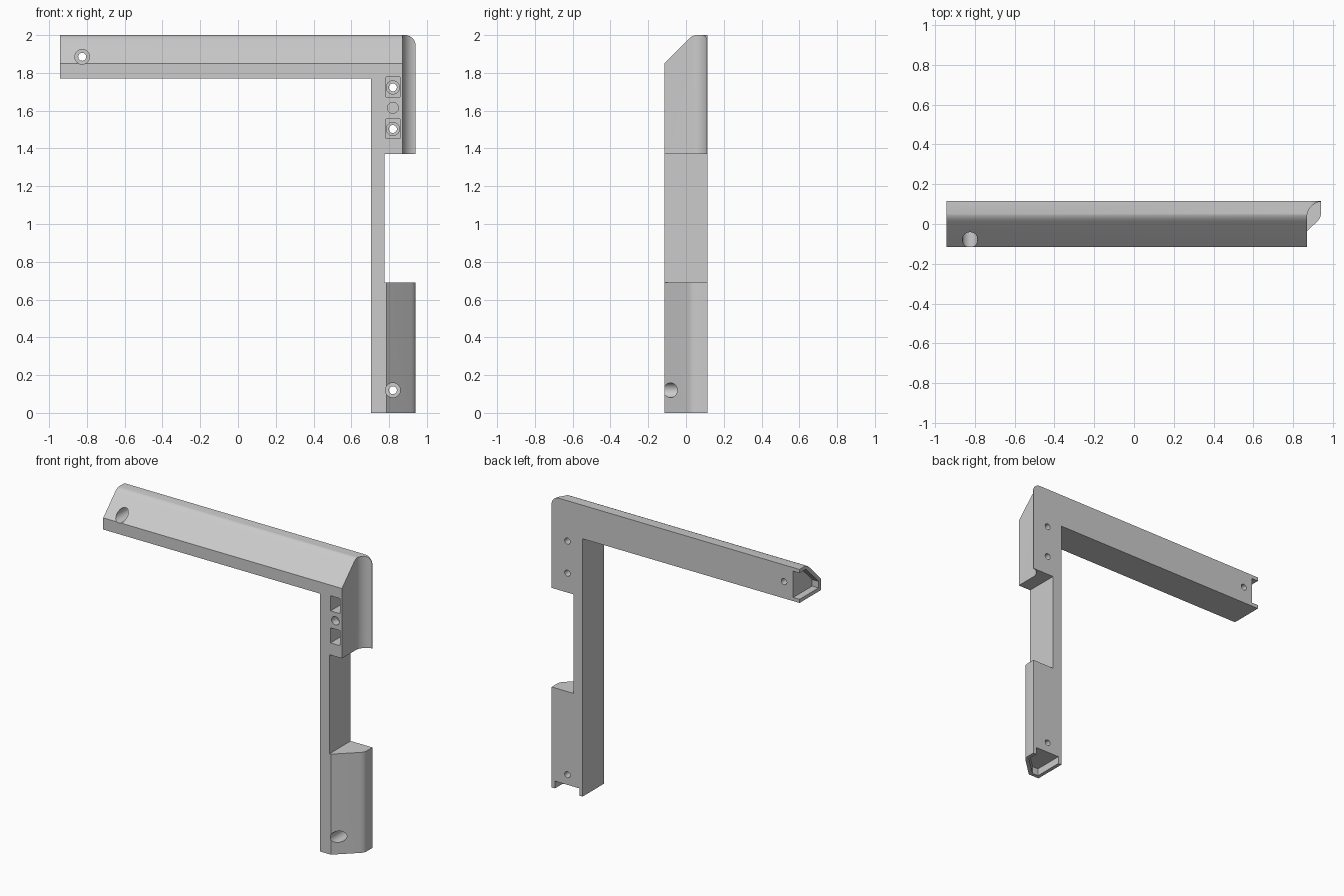
import bpy, math
from mathutils import Vector

cube = bpy.data.objects.get("Cube")
if cube:
    bpy.data.objects.remove(cube, do_unlink=True)

grey = bpy.data.materials.new("light grey")
grey.use_nodes = True
grey.diffuse_color = (0.6, 0.6, 0.6, 1)
grey.node_tree.nodes["Principled BSDF"].inputs["Base Color"].default_value = (0.6, 0.6, 0.6, 1)


def prism(name, profile, axis, lo, hi):
    """Extrude a 2D profile along an axis; profile uses the other two axes in order."""
    def place(p, d):
        c = list(p)
        c.insert("xyz".index(axis), d)
        return c
    n = len(profile)
    verts = [place(p, lo) for p in profile] + [place(p, hi) for p in profile]
    faces = [tuple(range(n)), tuple(range(2 * n - 1, n - 1, -1))]
    faces += [(i, i + n, (i + 1) % n + n, (i + 1) % n) for i in range(n)]
    mesh = bpy.data.meshes.new(name)
    mesh.from_pydata(verts, [], faces)
    area = sum(a[0] * b[1] - a[1] * b[0] for a, b in zip(profile, profile[1:] + profile[:1]))
    if (area > 0) != (axis == "y"):
        mesh.flip_normals()
    mesh.materials.append(grey)
    obj = bpy.data.objects.new(name, mesh)
    bpy.context.collection.objects.link(obj)
    return obj


def arc(cx, cy, r, start, end, steps=12):
    angles = [math.radians(start + (end - start) * i / steps) for i in range(steps + 1)]
    return [(cx + r * math.cos(a), cy + r * math.sin(a)) for a in angles]


def soft_corner(a, b, c, steps=6):
    a, b, c = Vector(a), Vector(b), Vector(c)
    ts = [i / steps for i in range(steps + 1)]
    return [tuple(a * (1 - t) ** 2 + b * 2 * t * (1 - t) + c * t * t) for t in ts]


def rect(x, z, w, h):
    return [(x - w, z - h), (x + w, z - h), (x + w, z + h), (x - w, z + h)]


# L-shaped bracket with the notch and rounded outer corner
bracket = prism("corner_bracket", [
    (-0.943, 1.77), (0.705, 1.77), (0.705, 0), (0.94, 0), (0.94, 0.69), (0.775, 0.69),
    (0.775, 1.37), (0.94, 1.37)] + arc(0.885, 1.945, 0.055, 0, 90) + [(-0.943, 2)],
    "y", -0.115, 0.115)


def cut(name, profile, axis, lo, hi):
    cutter = prism(name, profile, axis, lo, hi)
    cutter.hide_render = True
    mod = bracket.modifiers.new(name, "BOOLEAN")
    mod.operation = "DIFFERENCE"
    mod.solver = "EXACT"
    mod.object = cutter
    bpy.context.view_layer.objects.active = bracket
    bpy.ops.object.modifier_apply(modifier=name)
    bpy.data.objects.remove(cutter, do_unlink=True)


# Sloped top front of the arm
cut("arm_slope", [(-0.215, 1.75)] + soft_corner((0.012, 1.977), (0.036, 2.001), (0.06, 2.001))
    + [(0.06, 2.1), (-0.215, 2.1)], "x", -1.1, 1.1)
# Concave flank beside the upper post
cut("post_flank", [(0.87, -0.2)] + arc(0.95, 0.033, 0.08, 180, 90) + [(1.1, 0.113), (1.1, -0.2)],
    "z", 1.2, 2.1)
# Angled flank of the foot
cut("foot_flank", [(0.69, -0.204)] + soft_corner((0.92, 0.011), (0.941, 0.031), (0.941, 0.055))
    + [(1.1, 0.055), (1.1, -0.204)], "z", -0.1, 0.8)
# Open-backed sockets in both ends
cut("arm_socket", [(-0.09, 1.795), (-0.09, 1.84), (0.045, 1.975), (0.2, 1.975), (0.2, 1.795)],
    "x", -1.1, -0.895)
cut("foot_socket", [(0.73, -0.09), (0.775, -0.09), (0.915, 0.04), (0.915, 0.2), (0.73, 0.2)],
    "z", -0.1, 0.05)

# Screw holes with round counterbores
for x, z in ((-0.825, 1.885), (0.82, 0.12)):
    cut("counterbore", arc(x, z, 0.039, 0, 348.75, 31), "y", -0.2, 0.06)
    cut("screw_hole", arc(x, z, 0.021, 0, 345, 23), "y", -0.2, 0.2)

# Square pockets with screw holes, and a shallow round dimple between
for z in (1.725, 1.505):
    cut("pocket", rect(0.82, z, 0.037, 0.052), "y", -0.2, 0.02)
    cut("counterbore", arc(0.82, z - 0.002, 0.035, 0, 348.75, 31), "y", -0.1, 0.06)
    cut("screw_hole", arc(0.82, z - 0.002, 0.021, 0, 345, 23), "y", -0.2, 0.2)
cut("dimple", arc(0.82, 1.615, 0.029, 0, 345, 23), "y", -0.2, -0.06)

bpy.ops.object.select_all(action="DESELECT")
bracket.select_set(True)
bpy.context.view_layer.objects.active = bracket
bpy.ops.object.shade_smooth_by_angle(angle=math.radians(25))
